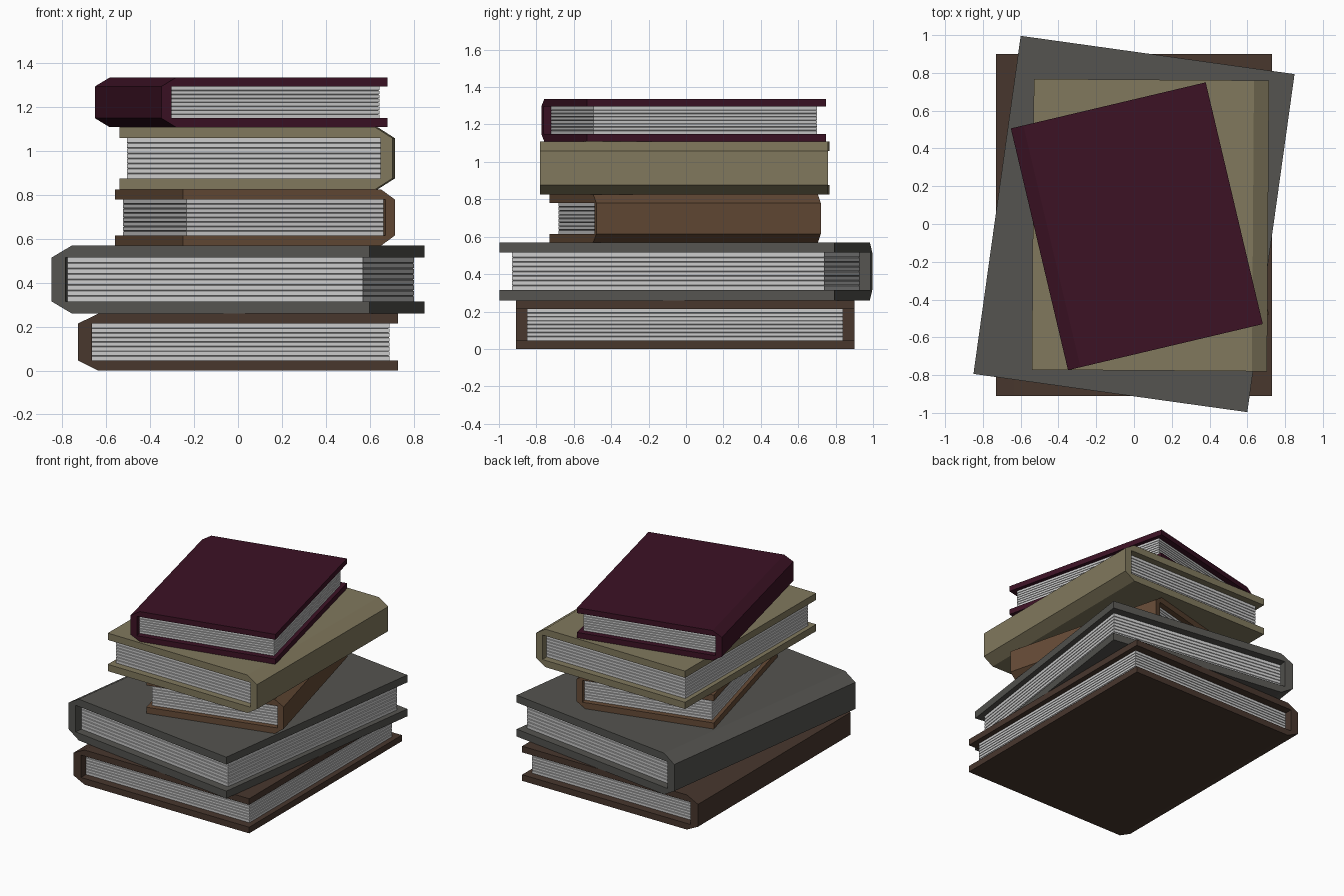
import bpy, bmesh
from math import radians

if "Cube" in bpy.data.objects:
    bpy.data.objects.remove(bpy.data.objects["Cube"])

PAGE_LAYERS = 8


def make_object(name, bm, color=None):
    bmesh.ops.recalc_face_normals(bm, faces=bm.faces)
    mesh = bpy.data.meshes.new(name)
    bm.to_mesh(mesh)
    bm.free()
    obj = bpy.data.objects.new(name, mesh)
    bpy.context.collection.objects.link(obj)
    if color:
        mat = bpy.data.materials.new(name + "_color")
        mat.diffuse_color = (*color, 1)
        mat.use_nodes = True
        mat.node_tree.nodes["Principled BSDF"].inputs["Base Color"].default_value = mat.diffuse_color
        mesh.materials.append(mat)
    return obj


def cover(name, w, l, h, color):
    # C-shaped binding with a chamfered spine on the -x side
    t, chamfer, spine = 0.178 * h, 0.064 * w, 0.044 * w
    half = w / 2
    lower = [(half, t), (half, 0), (-half + chamfer, 0), (-half, t)]
    profile = lower + [(x, h - z) for x, z in reversed(lower)]
    profile += [(-half + spine, h - t), (-half + spine, t)]
    bm = bmesh.new()
    face = bm.faces.new([bm.verts.new((x, -l / 2, z)) for x, z in profile])
    new = bmesh.ops.extrude_face_region(bm, geom=[face])["geom"]
    bmesh.ops.translate(bm, vec=(0, l, 0),
                        verts=[v for v in new if isinstance(v, bmesh.types.BMVert)])
    return make_object(name, bm, color)


def pages(name, w, l, h):
    # page block with thin grooves between the layers
    t = 0.178 * h
    x0, x1 = -w / 2 + 0.044 * w, w / 2 - 0.027 * w
    y = l / 2 - 0.033 * l
    step = (h - 2 * t) / PAGE_LAYERS
    groove = 0.1 * step
    levels = [(t, 0)]
    for i in range(1, PAGE_LAYERS):
        z = t + i * step
        levels += [(z - groove, 0), (z, 0.006), (z + groove, 0)]
    levels.append((h - t, 0))
    bm = bmesh.new()
    rings = [[bm.verts.new(p) for p in ((x0, -y + d, z), (x1 - d, -y + d, z),
                                        (x1 - d, y - d, z), (x0, y - d, z))]
             for z, d in levels]
    for a, b in zip(rings, rings[1:]):
        for i in range(4):
            j = (i + 1) % 4
            bm.faces.new((a[i], a[j], b[j], b[i]))
    bm.faces.new(rings[0])
    bm.faces.new(rings[-1])
    return make_object(name, bm)


# name, width, length, height, centre x, centre y, turn, colour (bottom to top)
BOOKS = [
    ("bottom_book", 1.46, 1.81, 0.26, 0, -0.005, 0, (0.065, 0.038, 0.027)),
    ("grey_book", 1.464, 1.807, 0.31, 0, 0, -7.95, (0.09, 0.088, 0.08)),
    ("brown_book", 0.997, 1.24, 0.255, 0.077, -0.004, 194.5, (0.13, 0.07, 0.037)),
    ("tan_book", 1.245, 1.54, 0.285, 0.087, -0.006, 179.6, (0.22, 0.19, 0.11)),
    ("maroon_book", 1.06, 1.315, 0.225, 0.015, -0.012, 13.3, (0.045, 0.006, 0.018)),
]

z = 0
for name, w, l, h, cx, cy, turn, color in BOOKS:
    for part in (cover(name + "_cover", w, l, h, color), pages(name + "_pages", w, l, h)):
        part.location = (cx, cy, z)
        part.rotation_euler.z = radians(turn)
    z += h
